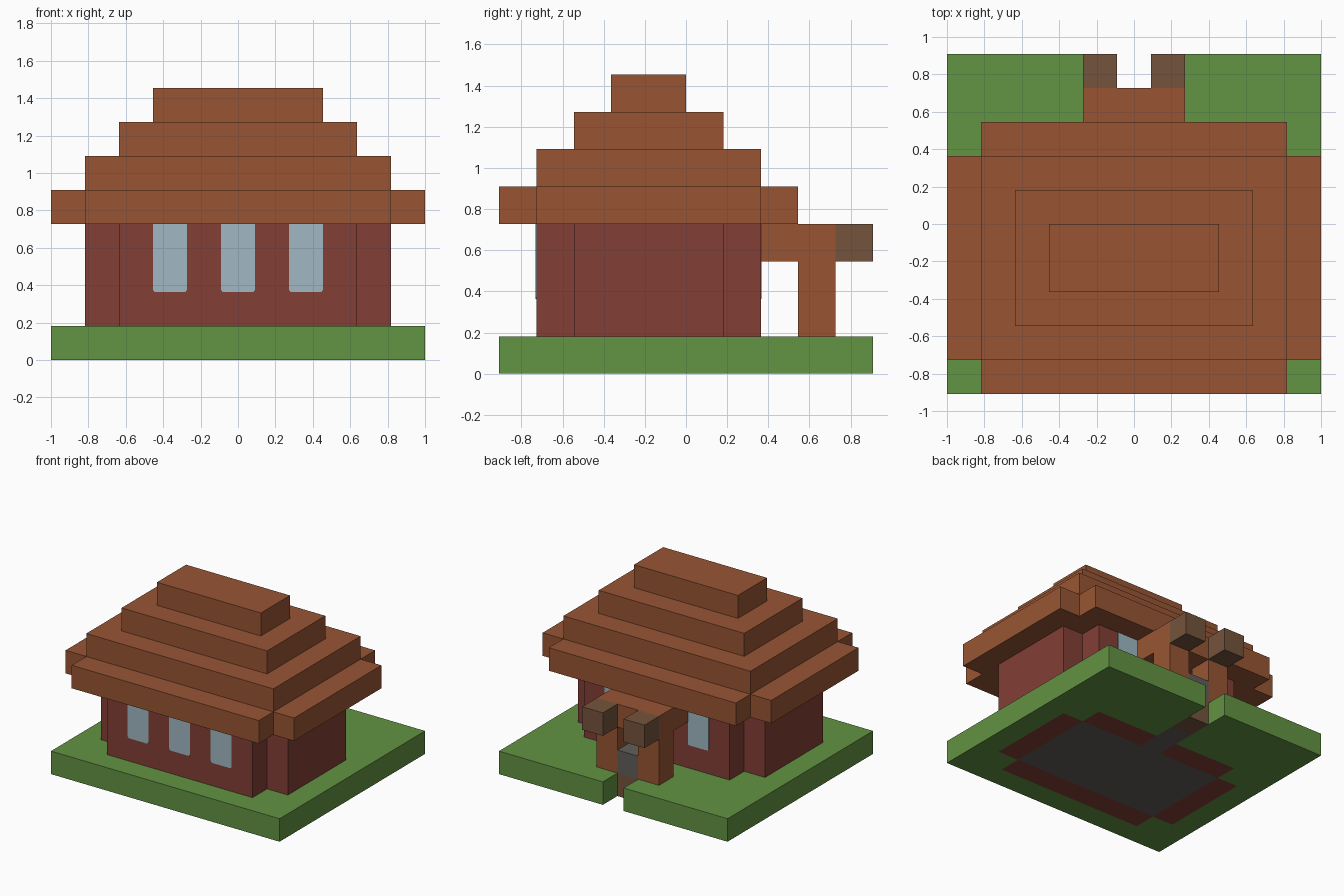
import bpy
import bmesh
import math
from mathutils import Vector

if "Cube" in bpy.data.objects:
    bpy.data.objects.remove(bpy.data.objects["Cube"], do_unlink=True)

U = 2 / 11  # edge length of one building block


def material(name, rgb):
    linear = [((c / 255 + 0.055) / 1.055) ** 2.4 for c in rgb] + [1]
    mat = bpy.data.materials.new(name)
    mat.use_nodes = True
    mat.diffuse_color = linear
    mat.node_tree.nodes["Principled BSDF"].inputs["Base Color"].default_value = linear
    return mat


GRASS = material("grass green", (98, 147, 66))
BRICK = material("brick red", (130, 63, 53))
CLAY = material("clay brown", (152, 85, 52))
TIMBER = material("dark timber", (116, 84, 60))
STONE = material("stone grey", (97, 94, 90))
GLASS = material("pale glass", (161, 184, 195))


def cells(x, y, z):
    """Block cells in half-open ranges; x cells are centred on whole numbers."""
    return {(i, j, k) for i in range(*x) for j in range(*y) for k in range(*z)}


def add_object(name, bm, mat):
    mesh = bpy.data.meshes.new(name)
    bm.to_mesh(mesh)
    bm.free()
    mesh.materials.append(mat)
    obj = bpy.data.objects.new(name, mesh)
    bpy.context.collection.objects.link(obj)
    return obj


def blocks(name, mat, filled):
    """Skin a set of block cells and merge the flat areas."""
    bm = bmesh.new()
    for cell in filled:
        centre = Vector(cell) + Vector((0, 0.5, 0.5))
        for axis in range(3):
            for sign in (-1, 1):
                n = Vector((0, 0, 0))
                n[axis] = sign
                if tuple(int(c + d) for c, d in zip(cell, n)) in filled:
                    continue
                a = Vector((0, 0, 0))
                a[(axis + 1) % 3] = 0.5
                b = n.cross(a)
                mid = centre + n / 2
                corners = (mid - a - b, mid + a - b, mid + a + b, mid - a + b)
                bm.faces.new([bm.verts.new(p * U) for p in corners])
    bmesh.ops.remove_doubles(bm, verts=bm.verts, dist=0.001)
    bmesh.ops.dissolve_limit(bm, angle_limit=math.radians(1),
                             verts=bm.verts, edges=bm.edges)
    return add_object(name, bm, mat)


def window(name, x, y, facing):
    """Thin pane with rounded lower corners, facing -y or +y."""
    r, w, low, high = 0.015, U / 2, 2 * U, 4 * U
    outline = [(w, high), (-w, high)]
    for cx, start in ((r - w, 180), (w - r, 270)):
        for step in range(4):
            t = math.radians(start + step * 30)
            outline.append((cx + r * math.cos(t), low + r + r * math.sin(t)))
    bm = bmesh.new()
    face = bm.faces.new([bm.verts.new((x * U + px, y * U, pz)) for px, pz in outline])
    out = bmesh.ops.extrude_face_region(bm, geom=[face])
    moved = [g for g in out["geom"] if isinstance(g, bmesh.types.BMVert)]
    bmesh.ops.translate(bm, verts=moved, vec=(0, facing * 0.003, 0))
    bmesh.ops.recalc_face_normals(bm, faces=bm.faces)
    add_object(name, bm, GLASS)


# Walls, set into the ground, with a doorway through the back
doorway = cells((0, 1), (1, 2), (0, 3))
front_wall = cells((-3, 4), (-4, -3), (0, 4))
back_wall = cells((-3, 4), (1, 2), (0, 4)) - doorway
left_wall = cells((4, 5), (-3, 1), (0, 4))
right_wall = cells((-4, -3), (-3, 1), (0, 4))
blocks("front_wall", BRICK, front_wall)
blocks("back_wall", BRICK, back_wall)
blocks("left_wall", BRICK, left_wall)
blocks("right_wall", BRICK, right_wall)

# Stone floor, entrance base and door step
floor = cells((-3, 4), (-3, 1), (0, 1)) | cells((0, 1), (1, 3), (0, 1))
base = cells((0, 1), (3, 4), (0, 1))
blocks("floor", STONE, floor)
blocks("entrance_base", TIMBER, base)
blocks("door_step", STONE, cells((0, 1), (3, 4), (1, 2)))

# Lawn around the footprint, notched at the entrance
notch = cells((0, 1), (4, 5), (0, 1))
built = front_wall | back_wall | left_wall | right_wall | floor | base | notch
blocks("lawn", GRASS, cells((-5, 6), (-5, 5), (0, 1)) - built)

# Porch: canopy, posts and projecting beam ends
blocks("porch_canopy", CLAY, cells((-1, 2), (2, 4), (3, 4)))
for side, x in (("left", 1), ("right", -1)):
    blocks(side + "_porch_post", CLAY, cells((x, x + 1), (3, 4), (1, 3)))
    blocks(side + "_beam_end", TIMBER, cells((x, x + 1), (4, 5), (3, 4)))

# Stepped roof: cross-shaped eaves and three shrinking tiers
blocks("roof_eaves", CLAY,
       cells((-4, 5), (-5, 3), (4, 5)) | cells((-5, 6), (-4, 2), (4, 5)))
for tier in range(3):
    blocks("roof_tier_%d" % (tier + 1), CLAY,
           cells((tier - 4, 5 - tier), (tier - 4, 2 - tier), (5 + tier, 6 + tier)))

# Windows
for x, label in ((-2, "right"), (0, "middle"), (2, "left")):
    window("front_window_" + label, x, -4, -1)
    if x:
        window("back_window_" + label, x, 2, 1)
